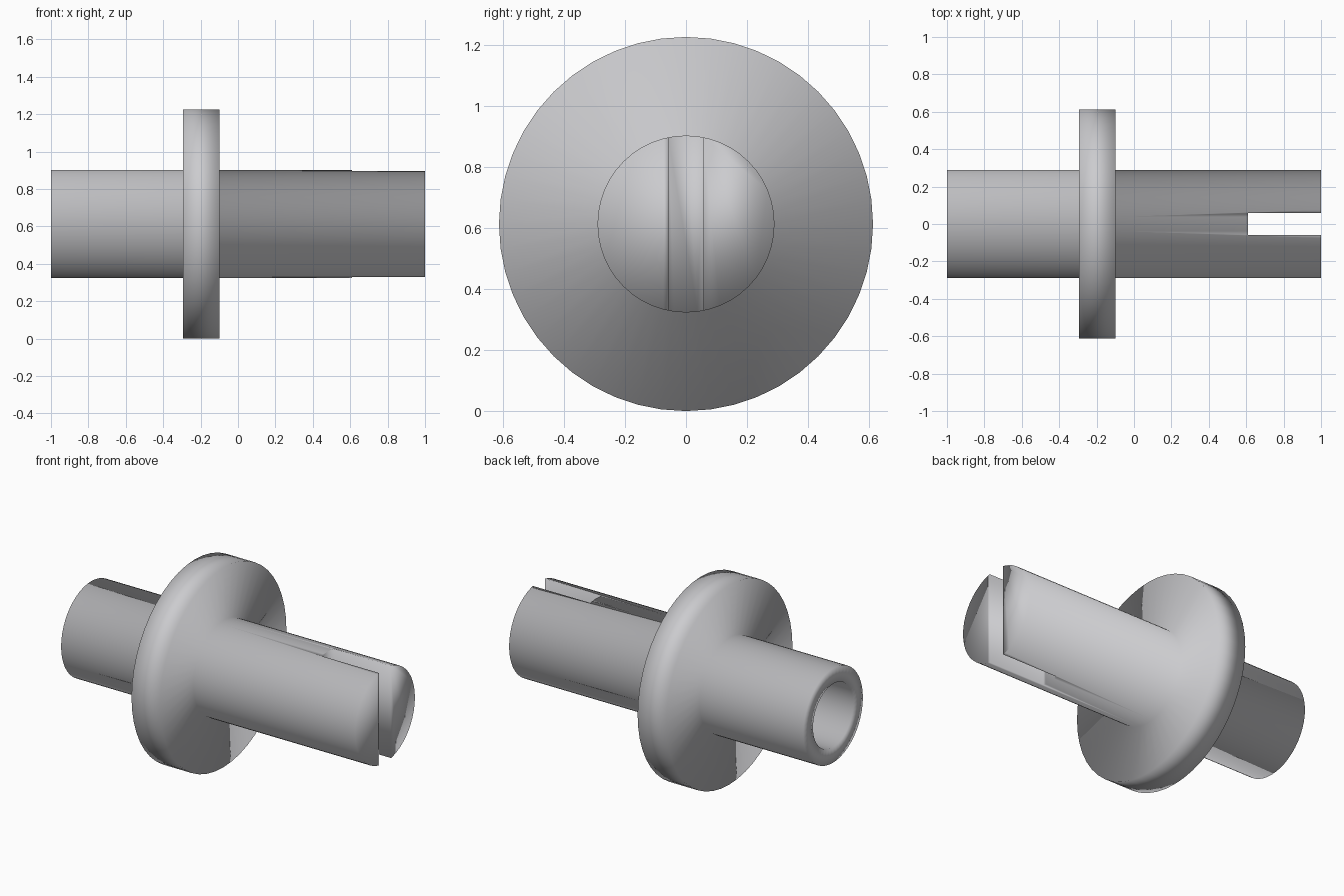
import bpy, bmesh, math

if "Cube" in bpy.data.objects:
    bpy.data.objects.remove(bpy.data.objects["Cube"])

SEG = 48
CZ = 0.613          # height of the shaft axis

grey = bpy.data.materials.new("plain grey")
grey.diffuse_color = (0.6, 0.6, 0.62, 1)
grey.use_nodes = True
grey.node_tree.nodes["Principled BSDF"].inputs["Base Color"].default_value = grey.diffuse_color


def make_object(name, bm):
    bmesh.ops.recalc_face_normals(bm, faces=bm.faces)
    for f in bm.faces:
        f.smooth = True
    mesh = bpy.data.meshes.new(name)
    bm.to_mesh(mesh)
    bm.free()
    mesh.materials.append(grey)
    ob = bpy.data.objects.new(name, mesh)
    bpy.context.collection.objects.link(ob)
    return ob


# Shaft with flange and blind bore: (x, radius) profile turned about the x axis
profile = [(0.0, 0.195), (-1.0, 0.195), (-1.0, 0.29), (-0.295, 0.29),
           (-0.295, 0.613), (-0.10, 0.613), (-0.10, 0.29), (1.0, 0.29)]
bm = bmesh.new()
rings = []
for x, r in profile:
    rings.append([bm.verts.new((x, r * math.sin(2 * math.pi * i / SEG),
                                CZ + r * math.cos(2 * math.pi * i / SEG)))
                  for i in range(SEG)])
for a, b in zip(rings, rings[1:]):
    for i in range(SEG):
        j = (i + 1) % SEG
        bm.faces.new((a[i], a[j], b[j], b[i]))
bm.faces.new(rings[0])      # bore floor
bm.faces.new(rings[-1])     # solid end
shaft = make_object("flanged_shaft", bm)

# Cutter for the slot across the solid end
bm = bmesh.new()
bmesh.ops.create_cube(bm, size=1)
for v in bm.verts:
    v.co = (0.61 if v.co.x < 0 else 1.2, v.co.y * 0.116, CZ + v.co.z)
cutter = make_object("slot_cutter", bm)
cutter.hide_render = True
cutter.hide_viewport = True

cut = shaft.modifiers.new("slot", 'BOOLEAN')
cut.operation = 'DIFFERENCE'
cut.solver = 'EXACT'
cut.object = cutter
